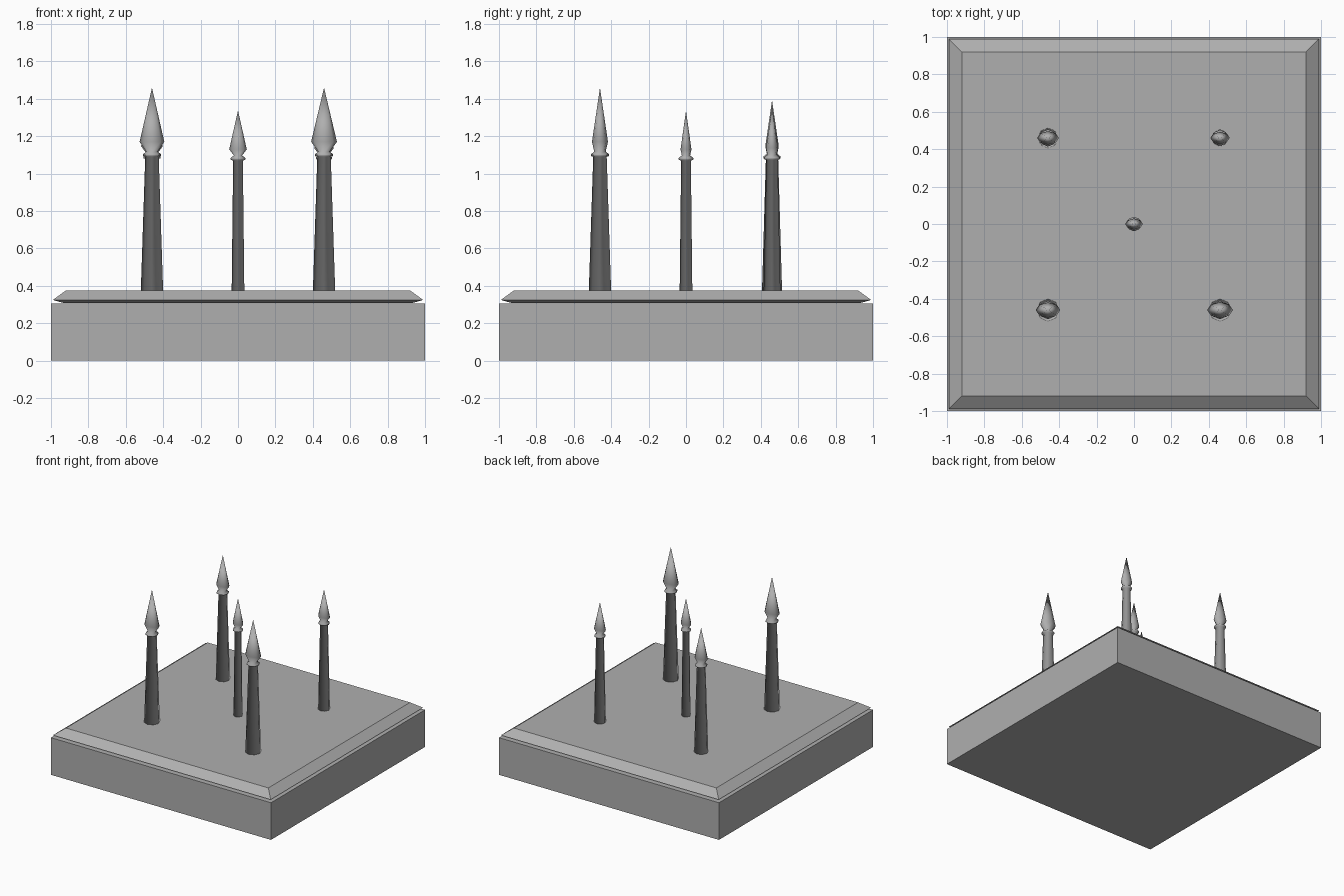
import bpy, bmesh
from math import cos, sin, pi

if "Cube" in bpy.data.objects:
    bpy.data.objects.remove(bpy.data.objects["Cube"])

# One dark grey for everything
grey = bpy.data.materials.new("dark_grey")
grey.diffuse_color = (0.43, 0.43, 0.43, 1)
grey.use_nodes = True
grey.node_tree.nodes["Principled BSDF"].inputs["Base Color"].default_value = grey.diffuse_color


def loft(name, rings, sides, phase=0.0, loc=(0, 0), tip=None, smooth=False):
    """Stack polygon rings of (radius, z, y squash), cap the bottom, cap or point the top."""
    bm = bmesh.new()
    loops = []
    for r, z, flat in rings:
        loops.append([bm.verts.new((r * cos(phase + 2 * pi * i / sides),
                                    flat * r * sin(phase + 2 * pi * i / sides), z))
                      for i in range(sides)])
    for a, b in zip(loops, loops[1:]):
        for i in range(sides):
            j = (i + 1) % sides
            bm.faces.new((a[i], a[j], b[j], b[i]))
    bm.faces.new(loops[0][::-1])
    if tip is None:
        bm.faces.new(loops[-1])
    else:
        apex = bm.verts.new((0, 0, tip))
        for i in range(sides):
            bm.faces.new((loops[-1][i], loops[-1][(i + 1) % sides], apex))
    for f in bm.faces:
        f.smooth = smooth
    mesh = bpy.data.meshes.new(name)
    bm.to_mesh(mesh)
    bm.free()
    mesh.materials.append(grey)
    ob = bpy.data.objects.new(name, mesh)
    ob.location = (*loc, 0)
    bpy.context.collection.objects.link(ob)
    return ob


# Square plinth and bevelled cap slab
D = 2 ** 0.5
loft("plinth", [(D, 0, 1), (D, 0.305, 1)], 4, pi / 4)
loft("cap_slab", [(0.93 * D, 0.307, 1), (0.99 * D, 0.324, 1), (0.92 * D, 0.375, 1)], 4, pi / 4)


def spike(name, x, y, base_r, neck_r, head_r, neck_z, tip_z):
    """Tapered shaft, flared collar and flattened spear head in one smooth piece."""
    h = tip_z - neck_z
    collar = neck_r + 0.013
    loft(name, [(base_r, 0.36, 1), (neck_r, neck_z - 0.008, 1),
                (collar, neck_z - 0.003, 1), (collar, neck_z + 0.006, 1),
                (neck_r * 0.85, neck_z + 0.02, 1),
                (head_r, neck_z + 0.2 * h, 0.62)],
         8, 0, (x, y), tip_z, True)


spike("front_left_spike", -0.46, -0.46, 0.060, 0.036, 0.066, 1.097, 1.459)
spike("front_right_spike", 0.46, -0.46, 0.060, 0.036, 0.069, 1.097, 1.459)
spike("back_left_spike", -0.46, 0.46, 0.054, 0.033, 0.058, 1.085, 1.392)
spike("back_right_spike", 0.46, 0.46, 0.045, 0.030, 0.052, 1.08, 1.357)
spike("centre_spike", 0, 0, 0.034, 0.026, 0.047, 1.077, 1.337)
